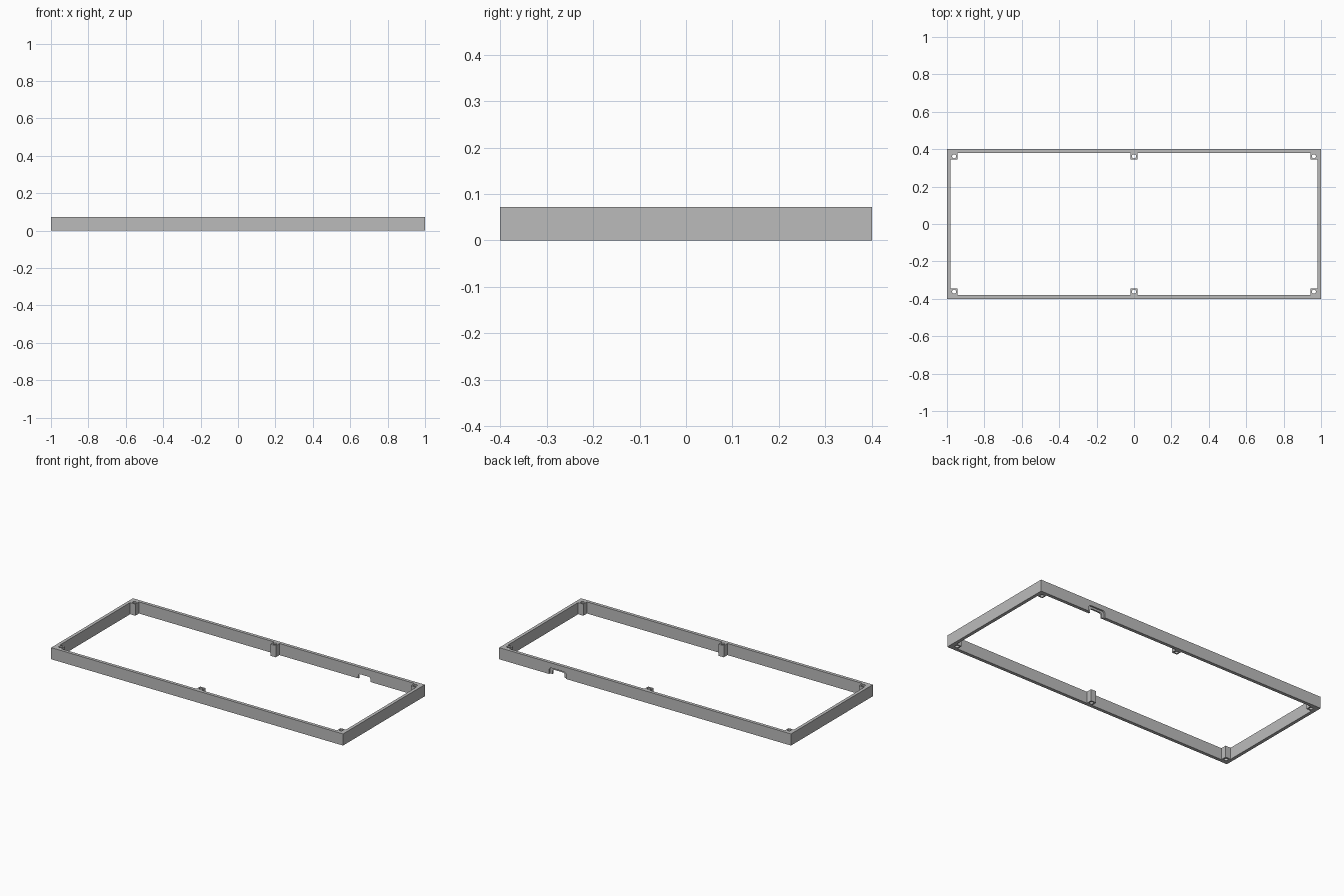
import bpy
import bmesh
from math import sin, cos, pi
from mathutils import Matrix

if "Cube" in bpy.data.objects:
    bpy.data.objects.remove(bpy.data.objects["Cube"])

HALF_X, HALF_Y, HEIGHT, WALL = 1.0, 0.4, 0.072, 0.02
BOSS, HOLE_R = 0.036, 0.011

grey = bpy.data.materials.new("mid grey")
grey.use_nodes = True
grey.diffuse_color = (0.5, 0.5, 0.5, 1)
grey.node_tree.nodes["Principled BSDF"].inputs["Base Color"].default_value = (0.5, 0.5, 0.5, 1)


def arc(cx, cy, r, start, end, steps):
    """Points along a circular arc."""
    angles = [start + (end - start) * i / steps for i in range(steps + 1)]
    return [(cx + r * cos(a), cy + r * sin(a)) for a in angles]


def solid(name, loops, depth, matrix):
    """Extrude filled 2D outlines (inner loops become holes) into a mesh object."""
    curve = bpy.data.curves.new(name, 'CURVE')
    curve.dimensions = '2D'
    curve.fill_mode = 'BOTH'
    curve.extrude = depth / 2
    for loop in loops:
        spline = curve.splines.new('POLY')
        spline.points.add(len(loop) - 1)
        for point, (x, y) in zip(spline.points, loop):
            point.co = (x, y, 0, 1)
        spline.use_cyclic_u = True
    temp = bpy.data.objects.new(name + "_outline", curve)
    mesh = bpy.data.meshes.new_from_object(temp)
    bpy.data.objects.remove(temp)
    bm = bmesh.new()
    bm.from_mesh(mesh)
    bmesh.ops.remove_doubles(bm, verts=bm.verts, dist=1e-5)
    bmesh.ops.transform(bm, matrix=matrix, verts=bm.verts)
    bmesh.ops.recalc_face_normals(bm, faces=bm.faces)
    for face in bm.faces:
        face.smooth = False
    bm.to_mesh(mesh)
    bm.free()
    mesh.materials.clear()
    mesh.materials.append(grey)
    obj = bpy.data.objects.new(name, mesh)
    bpy.context.collection.objects.link(obj)
    return obj


# Frame outline: outer rectangle, inner edge stepping around the screw bosses
ix, iy = HALF_X - WALL, HALF_Y - WALL
outer = [(HALF_X, HALF_Y), (-HALF_X, HALF_Y), (-HALF_X, -HALF_Y), (HALF_X, -HALF_Y)]
quarter = [(ix, iy - BOSS), (ix - BOSS, iy - BOSS), (ix - BOSS, iy),
           (BOSS / 2, iy), (BOSS / 2, iy - BOSS)]
inner = []
for sx, sy in ((1, 1), (-1, 1), (-1, -1), (1, -1)):
    part = [(sx * x, sy * y) for x, y in quarter]
    inner += part if sx == sy else part[::-1]

# Screw holes through the six bosses
hx, hy = ix - BOSS / 2, iy - BOSS / 2
holes = [arc(x, y, HOLE_R, 0, 2 * pi, 24)[:-1] for x in (-hx, 0, hx) for y in (-hy, hy)]
frame = solid("frame", [outer, inner] + holes, HEIGHT,
              Matrix.Translation((0, 0, HEIGHT / 2)))


def cut_arch(name, half_width, top, radius, y, depth):
    """Cut a round-cornered slot, open at the bottom, into the back wall."""
    cx, w = 0.6, half_width
    outline = [(cx - w, -0.03), (cx + w, -0.03)]
    outline += arc(cx + w - radius, top - radius, radius, 0, pi / 2, 6)
    outline += arc(cx - w + radius, top - radius, radius, pi / 2, pi, 6)
    matrix = Matrix.Translation((0, y, 0)) @ Matrix.Rotation(pi / 2, 4, 'X')
    cutter = solid(name, [outline], depth, matrix)
    cutter.hide_render = True
    mod = frame.modifiers.new(name, 'BOOLEAN')
    mod.operation = 'DIFFERENCE'
    mod.solver = 'EXACT'
    mod.object = cutter
    bpy.context.view_layer.objects.active = frame
    bpy.ops.object.modifier_apply(modifier=name)
    bpy.data.objects.remove(cutter)


# Cable opening with a wider recess on the outside
cut_arch("cable_opening", 0.042, 0.029, 0.014, HALF_Y - WALL / 2, 0.06)
cut_arch("cable_recess", 0.058, 0.041, 0.016, HALF_Y + 0.01, 0.04)
